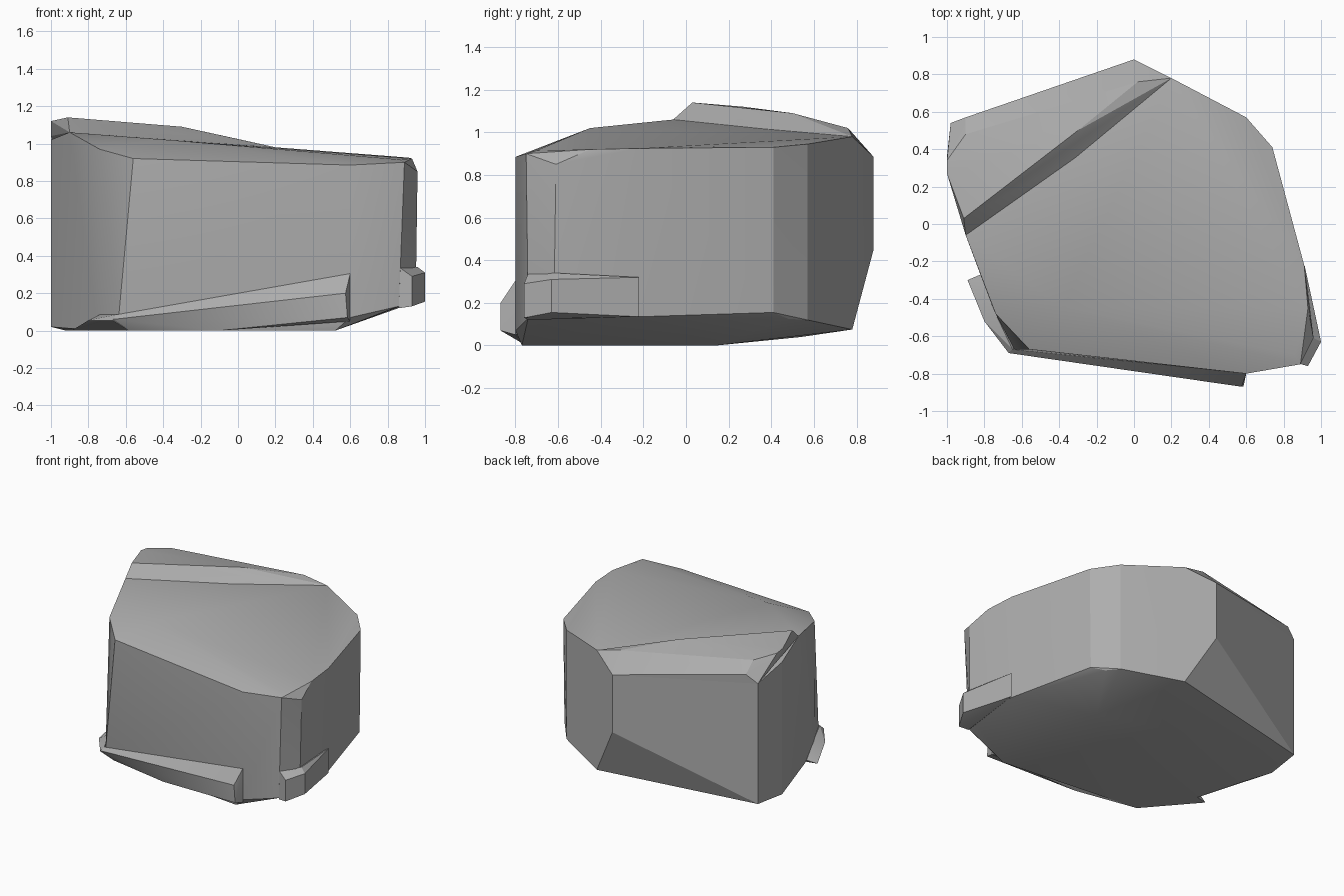
import bpy, bmesh, math

cube = bpy.data.objects.get("Cube")
if cube:
    bpy.data.objects.remove(cube, do_unlink=True)

# Single stone colour
stone = bpy.data.materials.new("stone_grey")
stone.use_nodes = True
colour = (0.42, 0.42, 0.42, 1)
stone.diffuse_color = colour
stone.node_tree.nodes["Principled BSDF"].inputs["Base Color"].default_value = colour


def chiselled_block(name, corners, angle=20):
    """Convex chunk of rock spanned by its corner points."""
    bm = bmesh.new()
    for p in corners:
        bm.verts.new(p)
    bmesh.ops.convex_hull(bm, input=bm.verts[:])
    loose = [v for v in bm.verts if not v.link_faces]
    bmesh.ops.delete(bm, geom=loose, context="VERTS")
    bmesh.ops.dissolve_limit(bm, angle_limit=math.radians(1),
                             verts=bm.verts[:], edges=bm.edges[:])
    bmesh.ops.recalc_face_normals(bm, faces=bm.faces[:])
    mesh = bpy.data.meshes.new(name)
    bm.to_mesh(mesh)
    bm.free()
    mesh.materials.append(stone)
    obj = bpy.data.objects.new(name, mesh)
    bpy.context.collection.objects.link(obj)
    bpy.ops.object.select_all(action="DESELECT")
    obj.select_set(True)
    bpy.context.view_layer.objects.active = obj
    bpy.ops.object.shade_smooth_by_angle(angle=math.radians(angle))
    return obj


# Main body: upper rim, top bevel, lower rim and flat base
upper_rim = [(-.56, -.67, .92), (.6, -.8, .885), (.89, -.75, .9), (.96, -.61, .85),
             (.91, -.22, .925), (.74, .41, .93), (.66, .48, .94), (.6, .57, .945),
             (.2, .78, .98), (0, .88, .885), (-.98, .54, .95), (-1, .28, 1.02),
             (-.74, -.48, .97)]
top_bevel = [(.86, -.7, .915), (.93, -.45, .92), (-.38, -.45, 1.02),
             (-.9, -.06, 1.06), (-.23, .4, 1)]
lower_rim = [(.6, -.8, .07), (.86, -.74, .13), (.95, -.62, .16), (.9, -.22, .135),
             (.73, .41, .155), (.66, .48, .125), (.6, .57, .12), (.2, .78, .075),
             (0, .88, .45), (-.98, .54, .04), (-1, .28, .02), (-.64, -.67, .05)]
base = [(-.58, -.66, 0), (.52, -.77, 0), (.45, .14, 0), (-.92, .14, 0), (-.75, -.46, 0)]
chiselled_block("rock_body", upper_rim + top_bevel + lower_rim + base)

# Raised ridge across the back, rooted inside the body
ridge_foot = [(-.9, -.06, 1.06), (-.23, .4, 1), (.2, .78, .98)]
ridge_crest = [(-.91, .03, 1.14), (-.3, .5, 1.09), (.02, .76, 1.02)]
ridge_back = [(-.9, .48, 1.085), (-1, .34, 1.11), (-1, .27, 1.12), (-1, .36, 1.04),
              (-.9, .57, 1.01), (-.98, .54, .95), (0, .88, .885)]
chiselled_block("back_ridge", ridge_foot + ridge_crest + ridge_back + [(-.4, .4, .6)], 15)

# Sloping ledge along the front
chiselled_block("front_ledge", [
    (.6, -.8, .305), (.575, -.87, .2), (.585, -.87, .07), (.6, -.8, .05),
    (-.65, -.67, .085), (-.67, -.69, .06), (-.1, -.75, 0), (-.58, -.66, 0), (.3, -.6, .1)])

# Low ledge wrapping the front corner
chiselled_block("corner_ledge", [
    (-.89, -.3, 0), (-.8, -.52, .055), (-.67, -.69, .055), (-.65, -.67, .085),
    (-.74, -.48, .085), (-.82, -.27, .02), (-.58, -.66, 0), (-.8, -.28, 0)])

# Ledge jutting from the left side
chiselled_block("side_ledge", [
    (.86, -.74, .34), (.96, -.61, .34), (.93, -.76, .29), (1, -.63, .31),
    (.93, -.76, .13), (1, -.63, .155), (.912, -.22, .32), (.912, -.22, .135),
    (.86, -.74, .12), (.8, -.5, .2)])
